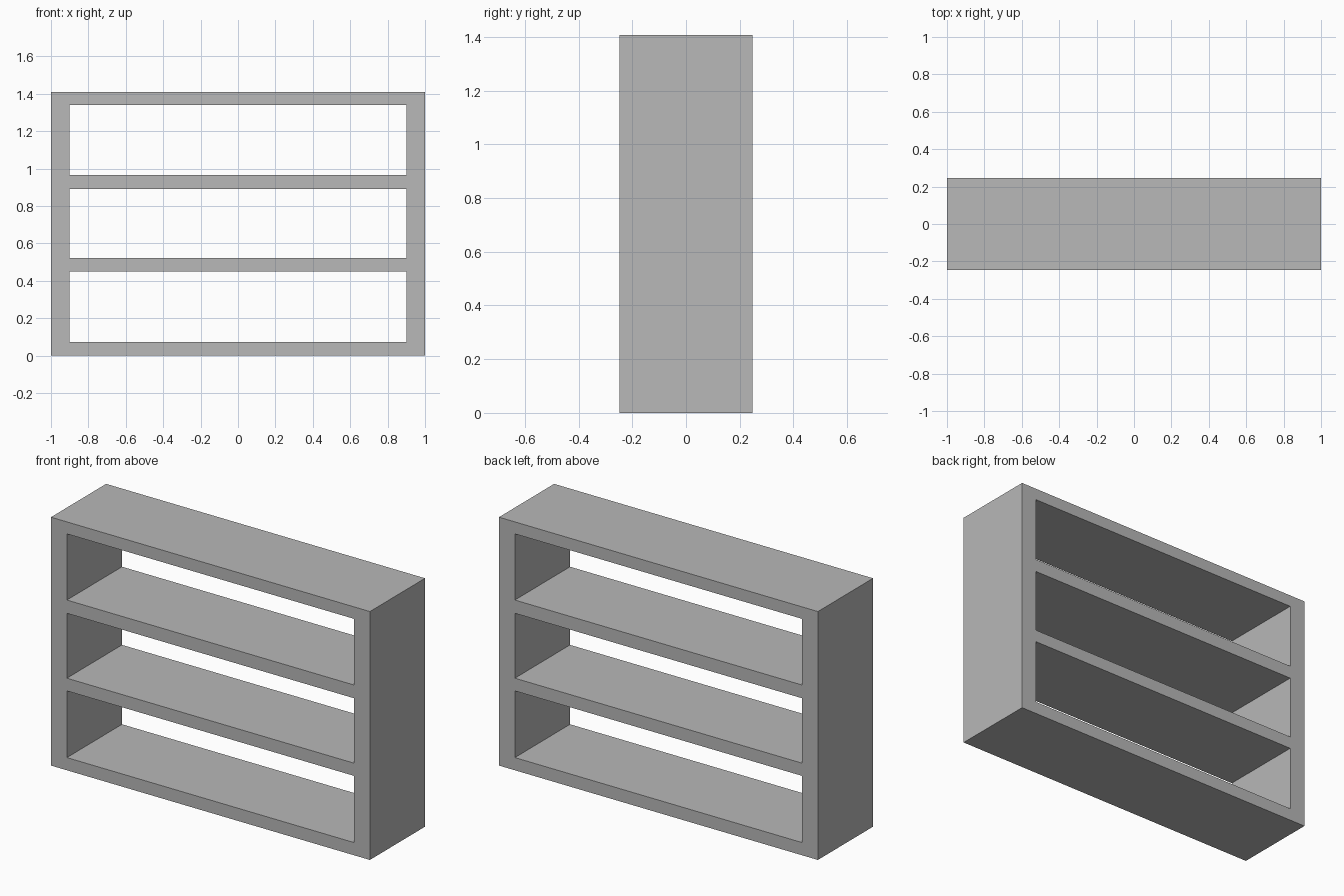
import bpy
import bmesh

if "Cube" in bpy.data.objects:
    bpy.data.objects.remove(bpy.data.objects["Cube"])

HALF_DEPTH = 0.247
X_LINES = [-1.0, -0.9, 0.9, 1.0]
# Alternating board / opening heights
Z_LINES = [0.0, 0.072, 0.45, 0.522, 0.89, 0.965, 1.34, 1.408]

grey = bpy.data.materials.new("plain grey")
grey.diffuse_color = (0.48, 0.48, 0.48, 1.0)
grey.use_nodes = True
grey.node_tree.nodes["Principled BSDF"].inputs["Base Color"].default_value = grey.diffuse_color

# Front outline of the shelf unit: a grid of cells with the openings left out
bm = bmesh.new()
verts = [[bm.verts.new((x, -HALF_DEPTH, z)) for x in X_LINES] for z in Z_LINES]
for row in range(len(Z_LINES) - 1):
    for col in range(len(X_LINES) - 1):
        if col == 1 and row % 2 == 1:
            continue
        bm.faces.new((verts[row][col], verts[row][col + 1],
                      verts[row + 1][col + 1], verts[row + 1][col]))

# Extrude the outline to full depth, leaving the openings clear through
front = bm.faces[:]
result = bmesh.ops.extrude_face_region(bm, geom=front, use_keep_orig=True)
back_verts = [g for g in result["geom"] if isinstance(g, bmesh.types.BMVert)]
bmesh.ops.translate(bm, verts=back_verts, vec=(0, 2 * HALF_DEPTH, 0))
bmesh.ops.recalc_face_normals(bm, faces=bm.faces[:])

mesh = bpy.data.meshes.new("shelf_unit")
bm.to_mesh(mesh)
bm.free()
mesh.materials.append(grey)
shelf = bpy.data.objects.new("shelf_unit", mesh)
bpy.context.collection.objects.link(shelf)
